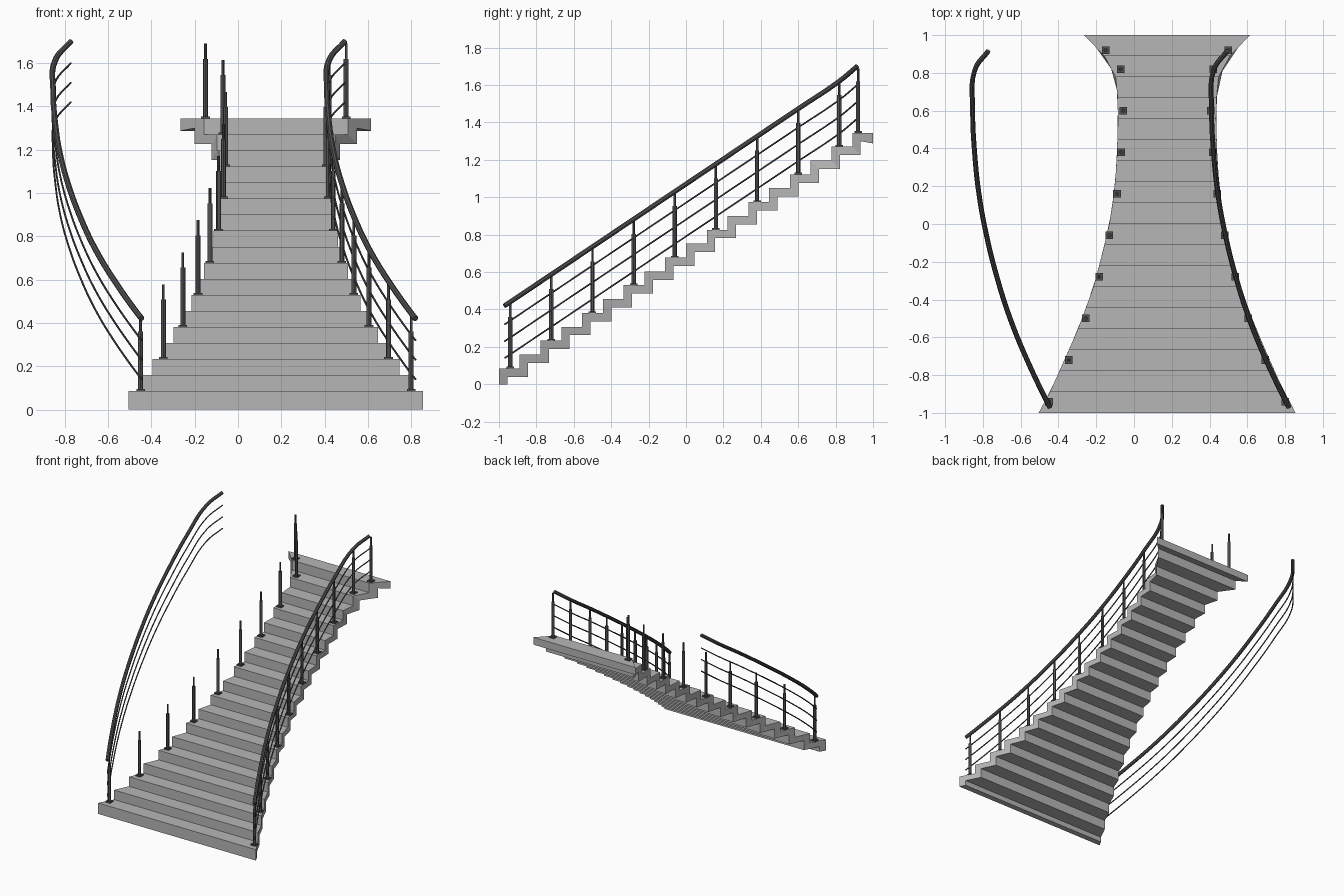
import bpy, bmesh
from mathutils import Matrix, Vector

cube = bpy.data.objects.get("Cube")
if cube:
    bpy.data.objects.remove(cube, do_unlink=True)

STEPS, RUN, RISE = 18, 2 / 18, 0.0741
FIRST, THICK, MID = 0.085, 0.045, 0.175   # first tread height, slab thickness, stair axis in x


def material(name, value):
    m = bpy.data.materials.new(name)
    m.use_nodes = True
    color = (value, value, value, 1)
    m.diffuse_color = color
    m.node_tree.nodes["Principled BSDF"].inputs["Base Color"].default_value = color
    return m


STONE = material("light grey stone", 0.47)
METAL = material("dark grey metal", 0.085)


def mesh_object(name, bm, mat):
    bmesh.ops.recalc_face_normals(bm, faces=bm.faces)
    me = bpy.data.meshes.new(name)
    bm.to_mesh(me)
    bm.free()
    me.materials.append(mat)
    ob = bpy.data.objects.new(name, me)
    bpy.context.collection.objects.link(ob)
    return ob


def smooth(ob):
    bpy.ops.object.select_all(action='DESELECT')
    ob.select_set(True)
    bpy.context.view_layer.objects.active = ob
    bpy.ops.object.shade_smooth_by_angle()


# Half width of the flight at each riser line, front to back
HALF = [.68, .62, .57, .52, .472, .43, .39, .36, .332, .306,
        .288, .275, .267, .263, .26, .262, .272, .332, .44]


def half_width(y):
    t = min(max((y + 1) / RUN, 0), STEPS)
    i = min(int(t), STEPS - 1)
    return HALF[i] + (HALF[i + 1] - HALF[i]) * (t - i)


def tread_z(y):
    return FIRST + RISE * min(int((y + 1) / RUN), STEPS - 1)


# Folded-plate stair flight: upper zigzag and an offset lower zigzag
upper = [(-1, 0)]
for k in range(STEPS):
    z = FIRST + RISE * k
    upper += [(-1 + RUN * k, z), (-1 + RUN * (k + 1), z)]
lower = [(min(y + THICK, 1), max(z - THICK, 0)) for y, z in upper]
lower[-1] = (1, upper[-1][1] - 0.057)

bm = bmesh.new()
rows = []
for (uy, uz), (ly, lz) in zip(upper, lower):
    rows.append([bm.verts.new((MID + s * half_width(y), y, z))
                 for s, y, z in ((-1, uy, uz), (1, uy, uz), (1, ly, lz), (-1, ly, lz))])
for a, b in zip(rows, rows[1:]):
    for i in range(4):
        j = (i + 1) % 4
        bm.faces.new((a[i], a[j], b[j], b[i]))
bm.faces.new(rows[0])
bm.faces.new(rows[-1])
mesh_object("stair_flight", bm, STONE)

# Post positions: y and distance from the stair axis
POSTS = [(-.94, .625), (-.72, .52), (-.5, .43), (-.28, .36), (-.06, .305),
         (.16, .265), (.38, .242), (.6, .232), (.82, .245), (.92, .325)]


def rod(bm, x, y, z0, z1, radius):
    bmesh.ops.create_cone(bm, cap_ends=True, segments=12, radius1=radius, radius2=radius,
                          depth=z1 - z0, matrix=Matrix.Translation((x, y, (z0 + z1) / 2)))


# Posts: square foot plate, round shaft and thin pin
for side, sign in (("left", 1), ("right", -1)):
    for n, (y, d) in enumerate(POSTS, 1):
        x, z = MID + sign * d, tread_z(y)
        bm = bmesh.new()
        bmesh.ops.create_cube(bm, size=1, matrix=Matrix.Translation((x, y, z + .004))
                              @ Matrix.Diagonal((.04, .04, .01, 1)))
        rod(bm, x, y, z, z + .275, .0115)
        rod(bm, x, y, z + .275, z + .345, .0065)
        smooth(mesh_object(f"{side}_post_{n}", bm, METAL))


def tube(name, points, radius):
    cu = bpy.data.curves.new(name, 'CURVE')
    cu.dimensions = '3D'
    cu.bevel_depth, cu.bevel_resolution = radius, 2
    cu.resolution_u, cu.use_fill_caps = 5, True
    sp = cu.splines.new('BEZIER')
    sp.bezier_points.add(len(points) - 1)
    for bp, p in zip(sp.bezier_points, points):
        bp.co = p
        bp.handle_left_type = bp.handle_right_type = 'AUTO'
    cu.materials.append(METAL)
    ob = bpy.data.objects.new(name, cu)
    bpy.context.collection.objects.link(ob)
    bpy.ops.object.select_all(action='DESELECT')
    ob.select_set(True)
    bpy.context.view_layer.objects.active = ob
    bpy.ops.object.convert(target='MESH')
    smooth(bpy.context.view_layer.objects.active)


# Handrail path follows one row of posts; the second rail is the same path shifted sideways
path = [Vector((MID + .645, -.97, .42))]
path += [Vector((MID + d + .004, y, .44 + (y + .94) * .671)) for y, d in POSTS[:-1]]
path.append(Vector((MID + .318, .915, 1.70)))

for side, shift in (("left", 0), ("right", -1.265)):
    for name, drop, radius in (("handrail", 0, .0135), ("upper_wire", .1, .0045),
                               ("middle_wire", .19, .0045), ("lower_wire", .28, .0045)):
        tube(f"{side}_{name}", [p + Vector((shift, 0, -drop)) for p in path], radius)
